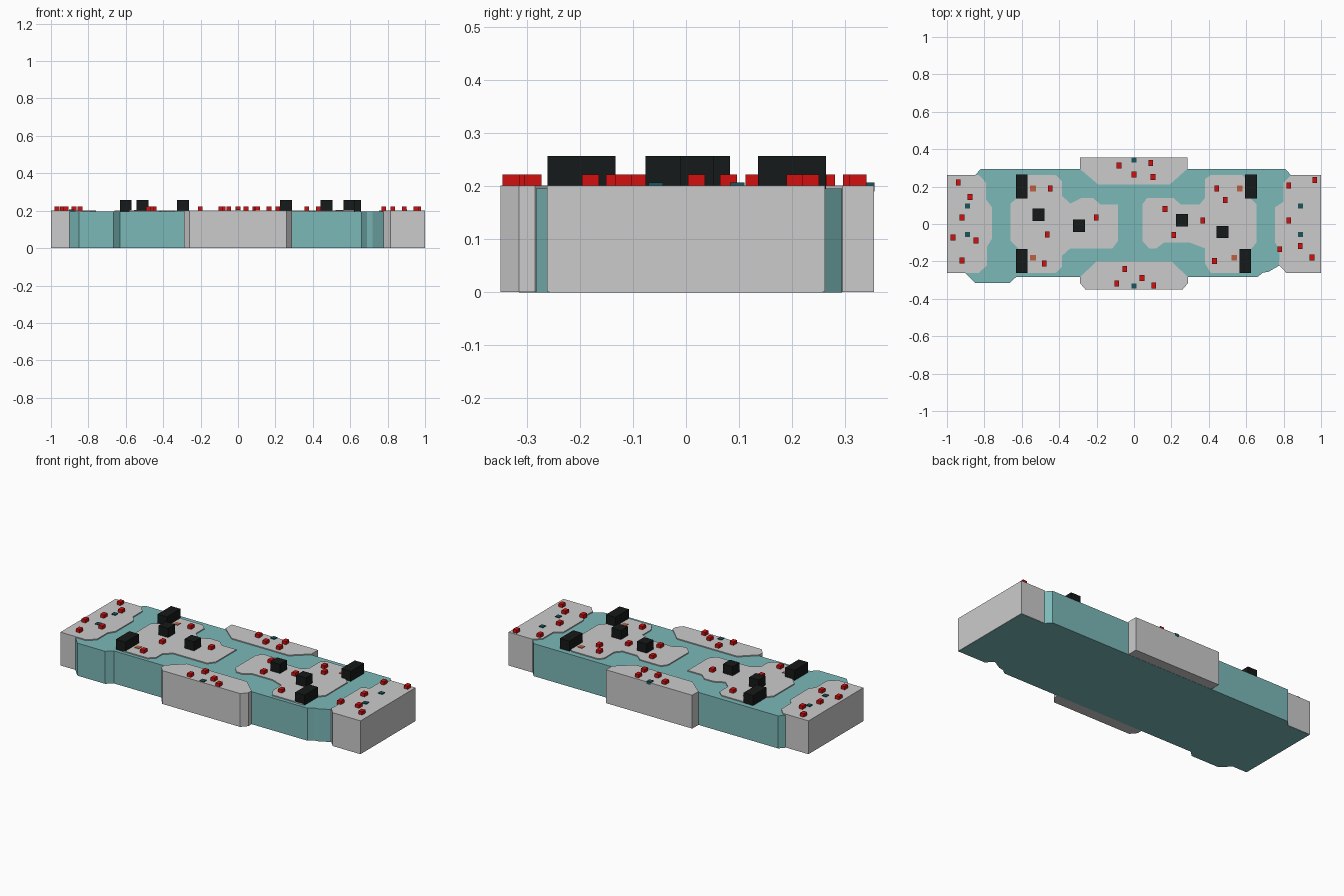
import bpy, bmesh


def material(name, rgb):
    m = bpy.data.materials.new(name)
    m.diffuse_color = (*rgb, 1)
    return m


WATER = material("water_teal", (0.20, 0.48, 0.48))
BLACK = material("black", (0.008, 0.01, 0.01))
RED = material("red", (0.65, 0.005, 0.005))
DARK_TEAL = material("dark_teal", (0.01, 0.09, 0.10))
ORANGE = material("orange", (0.50, 0.12, 0.05))


def finish(name, bm, mat):
    bmesh.ops.recalc_face_normals(bm, faces=bm.faces)
    me = bpy.data.meshes.new(name)
    bm.to_mesh(me)
    bm.free()
    ob = bpy.data.objects.new(name, me)
    bpy.context.collection.objects.link(ob)
    if mat:
        me.materials.append(mat)


def slab(name, outline, z0, z1, mat=None):
    """Extrude a plan outline from z0 up to z1."""
    bm = bmesh.new()
    face = bm.faces.new([bm.verts.new((x, y, z0)) for x, y in outline])
    top = bmesh.ops.extrude_face_region(bm, geom=[face], use_keep_orig=True)
    for v in top["geom"]:
        if isinstance(v, bmesh.types.BMVert):
            v.co.z = z1
    finish(name, bm, mat)


def boxes(name, spots, sx, sy, z1, mat):
    """One box of the same size on every (x, y) spot of the deck."""
    for i, (x, y) in enumerate(spots):
        h, v = sx / 2, sy / 2
        slab(f"{name}_{i + 1}", [(x - h, y - v), (x + h, y - v), (x + h, y + v), (x - h, y + v)],
             0.19, z1, mat)


TOP = 0.202

# Water base
slab("water_base", [
    (-.998, .258), (-.85, .26), (-.82, .294), (.81, .294), (.84, .26), (.998, .258),
    (.998, -.258), (.83, -.255), (.78, -.22), (.72, -.255), (.69, -.26), (.66, -.283),
    (-.63, -.283), (-.665, -.315), (-.85, -.315), (-.905, -.258), (-.998, -.258)],
    0, 0.196, WATER)

# End platforms
slab("left_end_platform", [
    (-1, .262), (-.83, .262), (-.79, .22), (-.79, .13), (-.76, .09), (-.76, -.08),
    (-.785, -.12), (-.785, -.22), (-.83, -.262), (-1, -.262)], 0.001, TOP)
slab("right_end_platform", [
    (1, .262), (.84, .262), (.80, .22), (.80, .12), (.755, .09), (.755, -.10),
    (.78, -.14), (.775, -.22), (.815, -.262), (1, -.262)], 0.001, TOP)

# Side platforms
slab("back_platform", [
    (-.29, .355), (.285, .355), (.285, .295), (.19, .21), (-.19, .21), (-.29, .295)], 0.001, TOP)
slab("front_platform", [
    (-.29, -.315), (-.26, -.35), (.26, -.35), (.29, -.315), (.29, -.285), (.2, -.2),
    (-.2, -.2), (-.29, -.285)], 0.001, TOP)

# Central islands
slab("left_island", [
    (-.58, .262), (-.42, .262), (-.385, .23), (-.385, .15), (-.34, .11), (-.28, .14),
    (-.22, .14), (-.18, .105), (-.085, .105), (-.085, -.09), (-.115, -.13), (-.34, -.13),
    (-.385, -.17), (-.385, -.23), (-.42, -.262), (-.58, -.262), (-.60, -.15),
    (-.66, -.09), (-.66, .11), (-.60, .16)], 0.001, TOP)
slab("right_island", [
    (.07, .14), (.21, .14), (.25, .105), (.35, .105), (.38, .14), (.38, .24), (.41, .262),
    (.58, .262), (.62, .22), (.62, .14), (.655, .105), (.655, -.10), (.62, -.14),
    (.62, -.262), (.41, -.262), (.38, -.21), (.38, -.13), (.30, -.10), (.16, -.10),
    (.12, -.13), (.08, -.13), (.045, -.09), (.045, .105)], 0.001, TOP)

# Large and small black blocks
boxes("long_block", [(-.60, .20), (-.60, -.197), (.625, .20), (.595, -.197)], .063, .128, .257, BLACK)
boxes("cube_block", [(-.51, .05), (-.295, -.01), (.257, .02), (.473, -.043)], .064, .066, .257, BLACK)

# Red markers
boxes("red_marker", [
    (-.94, .222), (-.877, .144), (-.92, .036), (-.968, -.072), (-.845, -.087), (-.92, -.195),
    (-.448, .191), (-.463, -.056), (-.48, -.212), (-.202, .035),
    (-.08, .312), (.09, .325), (0, .265), (.102, .25),
    (-.05, -.24), (-.093, -.318), (.043, -.289), (.105, -.330),
    (.166, .08), (.212, -.058), (.368, .02), (.443, .19), (.488, .128), (.43, -.198),
    (.828, .206), (.966, .235), (.828, .02), (.78, -.135), (.888, -.118), (.952, -.18)],
    .025, .032, .222, RED)

# Flat markers
boxes("teal_marker", [(0, .342), (0, -.332), (-.89, .097), (-.89, -.057), (.89, .097), (.89, -.057)],
      .027, .027, .207, DARK_TEAL)
boxes("orange_marker", [(-.54, .19), (-.54, -.18), (.565, .19), (.535, -.18)], .03, .03, .205, ORANGE)
